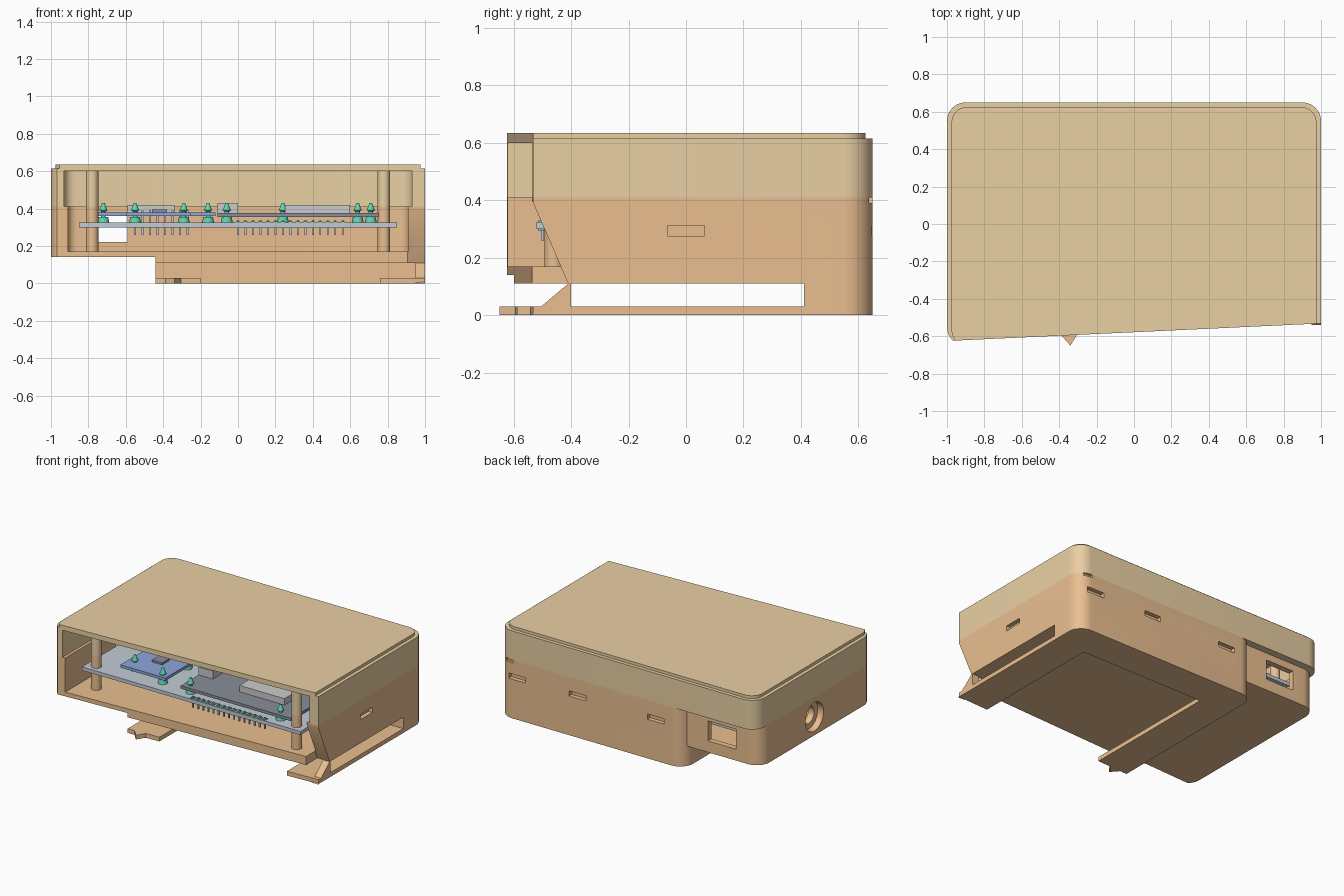
import bpy, bmesh, math

if "Cube" in bpy.data.objects:
    bpy.data.objects.remove(bpy.data.objects["Cube"])


def mat(name, rgb):
    m = bpy.data.materials.new(name)
    m.diffuse_color = (*rgb, 1)
    m.use_nodes = True
    m.node_tree.nodes["Principled BSDF"].inputs["Base Color"].default_value = m.diffuse_color
    return m


ORANGE = mat("case_orange", (0.82, 0.52, 0.28))
TAN = mat("lid_tan", (0.82, 0.63, 0.37))
GREY = mat("board_grey", (0.55, 0.60, 0.67))
BLUE = mat("board_blue", (0.27, 0.38, 0.72))
DARK = mat("board_dark", (0.25, 0.27, 0.32))
GREEN = mat("standoff_green", (0.12, 0.66, 0.42))
LIGHT = mat("connector_light", (0.78, 0.78, 0.78))


def outline(x0, x1, y0, y1, radii=(0, 0, 0, 0), seg=10):
    """Rectangle with corner radii: front left, front right, back right, back left."""
    pts = []
    corners = ((x0, y0, 1, 1), (x1, y0, -1, 1), (x1, y1, -1, -1), (x0, y1, 1, -1))
    for i, ((cx, cy, sx, sy), r) in enumerate(zip(corners, radii)):
        if r == 0:
            pts.append((cx, cy))
            continue
        for k in range(seg + 1):
            a = math.pi + i * math.pi / 2 + k / seg * math.pi / 2
            pts.append((cx + sx * r + r * math.cos(a), cy + sy * r + r * math.sin(a)))
    return pts


def prism(name, pts, lo, hi, m=None, axis="z"):
    """Extrude a 2D polygon along z (points xy) or x (points yz)."""
    put = (lambda p, t: (p[0], p[1], t)) if axis == "z" else (lambda p, t: (t, p[0], p[1]))
    bm = bmesh.new()
    a = [bm.verts.new(put(p, lo)) for p in pts]
    b = [bm.verts.new(put(p, hi)) for p in pts]
    bm.faces.new(a[::-1])
    bm.faces.new(b)
    for i in range(len(a)):
        j = (i + 1) % len(a)
        bm.faces.new((a[i], a[j], b[j], b[i]))
    bmesh.ops.recalc_face_normals(bm, faces=bm.faces)
    me = bpy.data.meshes.new(name)
    bm.to_mesh(me)
    bm.free()
    ob = bpy.data.objects.new(name, me)
    bpy.context.collection.objects.link(ob)
    if m:
        me.materials.append(m)
    return ob


def box(name, x0, x1, y0, y1, z0, z1, m=None):
    return prism(name, outline(x0, x1, y0, y1), z0, z1, m)


def disc(cx, cy, r, n=32):
    return [(cx + r * math.cos(2 * math.pi * k / n), cy + r * math.sin(2 * math.pi * k / n))
            for k in range(n)]


def select(ob):
    bpy.ops.object.select_all(action="DESELECT")
    ob.select_set(True)
    bpy.context.view_layer.objects.active = ob


def combine(ob, other, op="DIFFERENCE"):
    mod = ob.modifiers.new("bool", "BOOLEAN")
    mod.operation, mod.solver, mod.object = op, "EXACT", other
    select(ob)
    bpy.ops.object.modifier_apply(modifier=mod.name)
    bpy.data.objects.remove(other)


def smooth(ob):
    select(ob)
    bpy.ops.object.shade_smooth_by_angle(angle=math.radians(30))


def front_cut():
    """Slanted removal of the front wall."""
    return prism("cut", [(-1.1, -0.63), (1.1, -0.527), (1.1, -1), (-1.1, -1)], -0.1, 0.8)


R = 0.1

# Lower case: tall main block plus raised left part, recessed at the back
base = prism("case_base", outline(-0.44, 1, -0.65, 0.65, (0, R, R, R)), 0, 0.41, ORANGE)
combine(base, prism("left", outline(-1, -0.2, -0.65, 0.60, (R, 0, 0, R)), 0.14, 0.41), "UNION")
cuts = [
    prism("cavity", outline(-0.91, 0.91, -1, 0.56, (0, 0, 0.05, 0.05)), 0.17, 0.5),
    box("tray", -0.7, 1.1, -1, 0.41, 0.03, 0.11),
    box("bottom_opening", -0.2, 0.76, -1, 0.41, -0.1, 0.06),
    front_cut(),
    prism("slant", [(-0.54, 0.42), (-0.54, 0.409), (-0.41, 0.11), (-0.8, 0.11), (-0.8, 0.42)],
          0.905, 1.1, axis="x"),
    box("port", -0.81, -0.59, 0.5, 0.7, 0.22, 0.36),
    prism("jack_outer", disc(0, 0.27, 0.10), -1.1, -0.955, axis="x"),
    prism("jack_inner", disc(0, 0.27, 0.06), -1.1, -0.85, axis="x"),
    box("side_slot", 0.97, 1.1, -0.065, 0.065, 0.275, 0.312),
    box("seam_slot", 0.89, 0.95, 0.63, 0.7, 0.39, 0.42),
]
cuts += [box("back_slot", x - 0.065, x + 0.065, 0.62, 0.7, 0.275, 0.312) for x in (0.86, 0.39, -0.22)]
for c in cuts:
    combine(base, c)
smooth(base)

# Broken front feet
prism("right_foot", [(-0.54, 0), (-0.40, 0), (-0.40, 0.11), (-0.41, 0.11)], 0.95, 1, ORANGE, "x")
prism("left_foot", [(-0.42, -0.56), (-0.2, -0.42), (-0.34, -0.65)], 0, 0.03, ORANGE)

# Lid with a stepped top
lid = prism("case_lid", outline(-1, 1, -0.65, 0.65, (R, R, R, R)), 0.41, 0.615, TAN)
t = 0.08
combine(lid, prism("step", outline(-0.975, 0.975, -0.65, 0.625, (t, t, t, t)), 0.6, 0.635), "UNION")
combine(lid, prism("cavity", outline(-0.93, 0.93, -1, 0.58, (0, 0, 0.06, 0.06)), 0.3, 0.6))
combine(lid, front_cut())
smooth(lid)

# Corner posts
for x in (-0.78, 0.78):
    for y in (-0.46, 0.46):
        smooth(prism("base_post", disc(x, y, 0.033, 20), 0.17, 0.41, ORANGE))
        smooth(prism("lid_post", disc(x, y, 0.033, 20), 0.41, 0.60, TAN))

# Circuit boards
box("carrier_board", -0.85, 0.85, -0.52, 0.52, 0.30, 0.325, GREY)
box("sensor_board", -0.60, -0.25, -0.45, -0.11, 0.36, 0.38, BLUE)
box("sensor_chip", -0.46, -0.38, -0.30, -0.22, 0.38, 0.395, DARK)
box("rear_board", -0.75, -0.12, 0.08, 0.45, 0.36, 0.38, BLUE)
box("rear_connector", -0.59, -0.34, 0.15, 0.35, 0.38, 0.42, LIGHT)
box("main_board", -0.11, 0.75, -0.48, -0.09, 0.355, 0.375, DARK)
box("small_connector", -0.11, 0.0, -0.28, -0.16, 0.375, 0.43, LIGHT)
box("large_connector", 0.25, 0.60, -0.34, -0.18, 0.375, 0.42, LIGHT)


def standoff(x, y):
    """Lathed support with a barbed tip."""
    bm = bmesh.new()
    prof = ((0.032, 0.325), (0.026, 0.355), (0.012, 0.356), (0.012, 0.385),
            (0.022, 0.39), (0.007, 0.43))
    vs = [bm.verts.new((x + r, y, z)) for r, z in prof]
    es = [bm.edges.new(p) for p in zip(vs, vs[1:])]
    bmesh.ops.spin(bm, geom=vs + es, cent=(x, y, 0), axis=(0, 0, 1), angle=2 * math.pi, steps=14)
    bmesh.ops.remove_doubles(bm, verts=bm.verts, dist=0.0005)
    bmesh.ops.holes_fill(bm, edges=bm.edges, sides=20)
    bmesh.ops.recalc_face_normals(bm, faces=bm.faces)
    me = bpy.data.meshes.new("standoff")
    bm.to_mesh(me)
    bm.free()
    me.materials.append(GREEN)
    ob = bpy.data.objects.new("standoff", me)
    bpy.context.collection.objects.link(ob)
    smooth(ob)


for x, y in ((-0.55, -0.36), (-0.29, -0.42), (-0.55, -0.15), (-0.29, -0.15),
             (-0.06, -0.44), (0.64, -0.44), (-0.06, -0.13), (0.71, -0.13),
             (-0.72, 0.12), (-0.16, 0.12), (-0.72, 0.41), (-0.16, 0.41), (0.24, 0.2)):
    standoff(x, y)

# Header pins
for i in range(15):
    x = i * 0.04
    box("main_pin", x - 0.005, x + 0.005, -0.505, -0.495, 0.26, 0.34, GREY)
    box("pin_solder", x - 0.012, x + 0.012, -0.515, -0.485, 0.295, 0.33, GREEN)
for i in range(8):
    x = -0.55 + i * 0.04
    box("sensor_pin", x - 0.005, x + 0.005, -0.14, -0.13, 0.26, 0.39, GREY)
